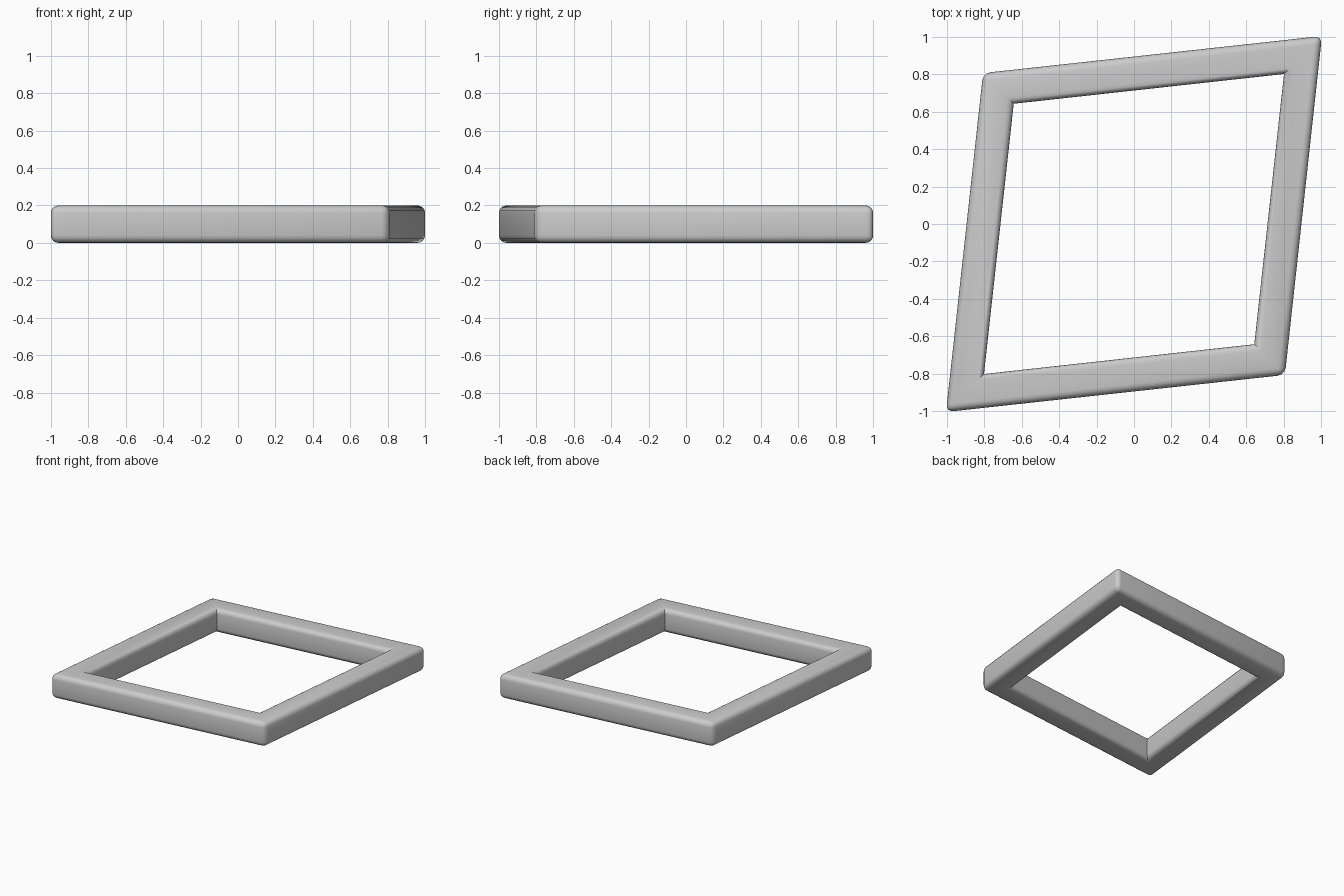
import bpy, bmesh

if "Cube" in bpy.data.objects:
    bpy.data.objects.remove(bpy.data.objects["Cube"])

HEIGHT, BEVEL = 0.2, 0.04
OUTER = [(-1.005, -1.005), (0.807, -0.807), (1.005, 1.005), (-0.807, 0.807)]
INNER = [(-0.802, -0.802), (0.643, -0.643), (0.802, 0.802), (-0.643, 0.643)]

# Skewed square frame: outer and inner rings at bottom and top
bm = bmesh.new()
ring = lambda pts, z: [bm.verts.new((x, y, z)) for x, y in pts]
ob, ib = ring(OUTER, 0), ring(INNER, 0)
ot, it = ring(OUTER, HEIGHT), ring(INNER, HEIGHT)
for i in range(4):
    j = (i + 1) % 4
    for a, b in ((ob, ot), (ot, it), (it, ib), (ib, ob)):
        bm.faces.new((a[i], a[j], b[j], b[i]))
bmesh.ops.recalc_face_normals(bm, faces=bm.faces)

# Round all edges except the flat mitres and the sharp inner corners
inner_uprights = [bm.edges.get((ib[i], it[i])) for i in range(4)]
edges = [e for e in bm.edges
         if e.calc_face_angle() > 0.5 and e not in inner_uprights]
bmesh.ops.bevel(bm, geom=edges, offset=BEVEL, offset_type='OFFSET',
                segments=4, profile=0.5, affect='EDGES', clamp_overlap=True)

mesh = bpy.data.meshes.new("frame")
bm.to_mesh(mesh)
bm.free()
frame = bpy.data.objects.new("frame", mesh)
bpy.context.collection.objects.link(frame)
bpy.context.view_layer.objects.active = frame
frame.select_set(True)
bpy.ops.object.shade_smooth_by_angle()
